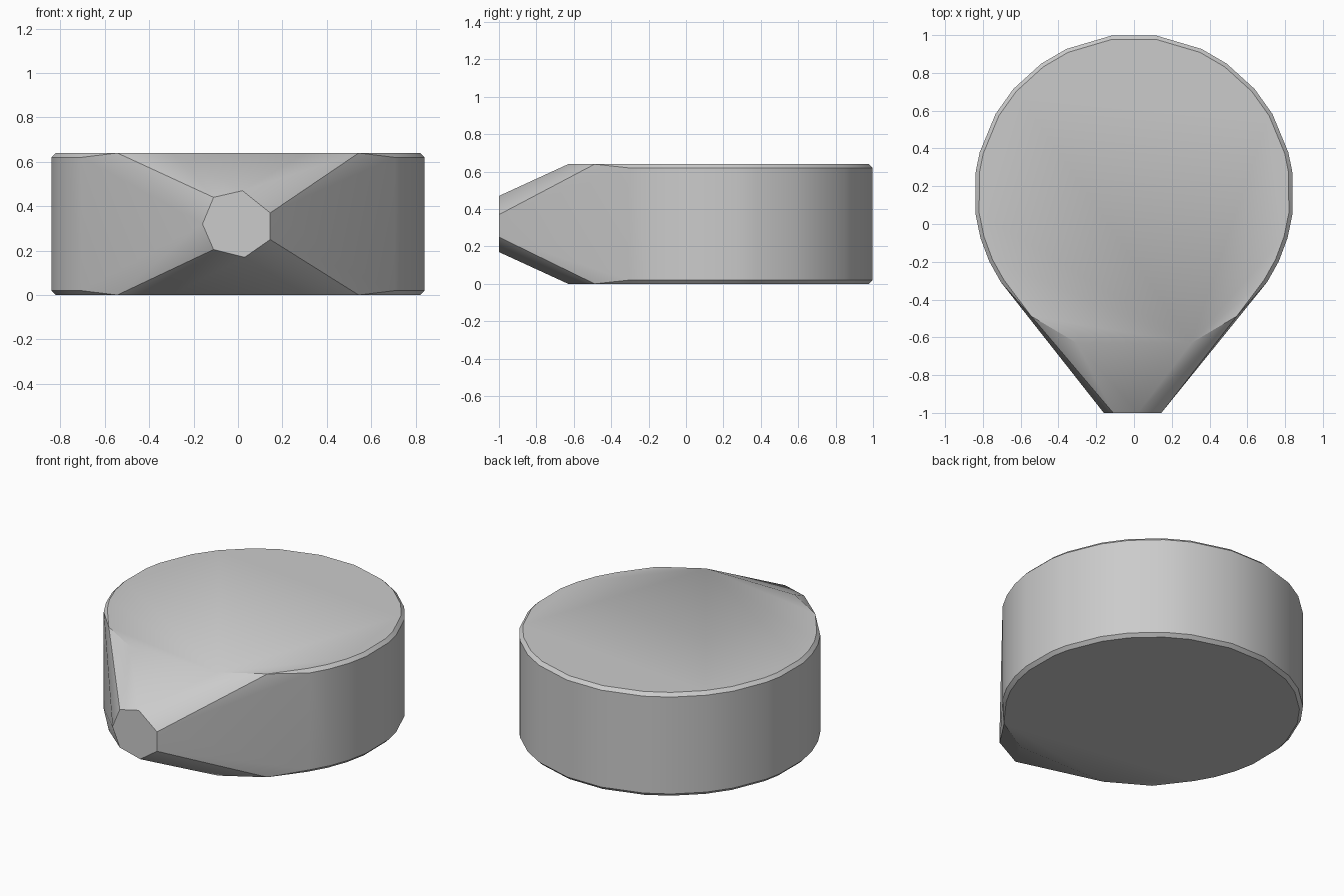
import bpy, bmesh
from math import sin, cos, radians

cube = bpy.data.objects.get("Cube")
if cube:
    bpy.data.objects.remove(cube, do_unlink=True)

# Plain grey material
grey = bpy.data.materials.new("plain grey")
grey.use_nodes = True
grey.diffuse_color = (0.6, 0.6, 0.6, 1)
grey.node_tree.nodes["Principled BSDF"].inputs["Base Color"].default_value = (0.6, 0.6, 0.6, 1)

RADIUS, CENTRE_Y, HEIGHT, RIM = 0.846, 0.16, 0.64, 0.02
# Angles of the rim corners, measured from the back, mirrored to both sides
HALF = [8, 25, 35.5, 49, 60, 75, 82, 97, 106, 115, 123.5, 140, 159]
ANGLES = HALF + [-a for a in HALF]


def ring(bm, inset, z):
    """Round drum outline; the front corners keep their full radius."""
    for a in ANGLES:
        r = RADIUS - (0 if abs(a) > 130 else inset)
        bm.verts.new((r * sin(radians(a)), CENTRE_Y + r * cos(radians(a)), z))


bm = bmesh.new()
# Drum with a narrow bevelled rim
for inset, z in ((RIM, 0), (0, RIM), (0, HEIGHT - RIM), (RIM, HEIGHT)):
    ring(bm, inset, z)

# Seven-sided flat snout at the front
SNOUT = [(-0.16, 0.32), (-0.11, 0.44), (0.02, 0.47), (0.145, 0.37),
         (0.145, 0.25), (0.03, 0.17), (-0.11, 0.205)]
for x, z in SNOUT:
    bm.verts.new((x, -1, z))

# Wrap drum and snout in one tapering skin
hull = bmesh.ops.convex_hull(bm, input=bm.verts[:])
loose = {g for g in hull["geom_interior"] + hull["geom_unused"]
         if isinstance(g, bmesh.types.BMVert)}
bmesh.ops.delete(bm, geom=list(loose), context="VERTS")
bmesh.ops.dissolve_limit(bm, angle_limit=radians(0.5), verts=bm.verts[:], edges=bm.edges[:])
bmesh.ops.recalc_face_normals(bm, faces=bm.faces[:])

mesh = bpy.data.meshes.new("tapered_drum")
bm.to_mesh(mesh)
bm.free()
mesh.materials.append(grey)
body = bpy.data.objects.new("tapered_drum", mesh)
bpy.context.collection.objects.link(body)

# Smooth side wall, sharp rims
bpy.ops.object.select_all(action="DESELECT")
body.select_set(True)
bpy.context.view_layer.objects.active = body
bpy.ops.object.shade_smooth_by_angle(angle=radians(30))
